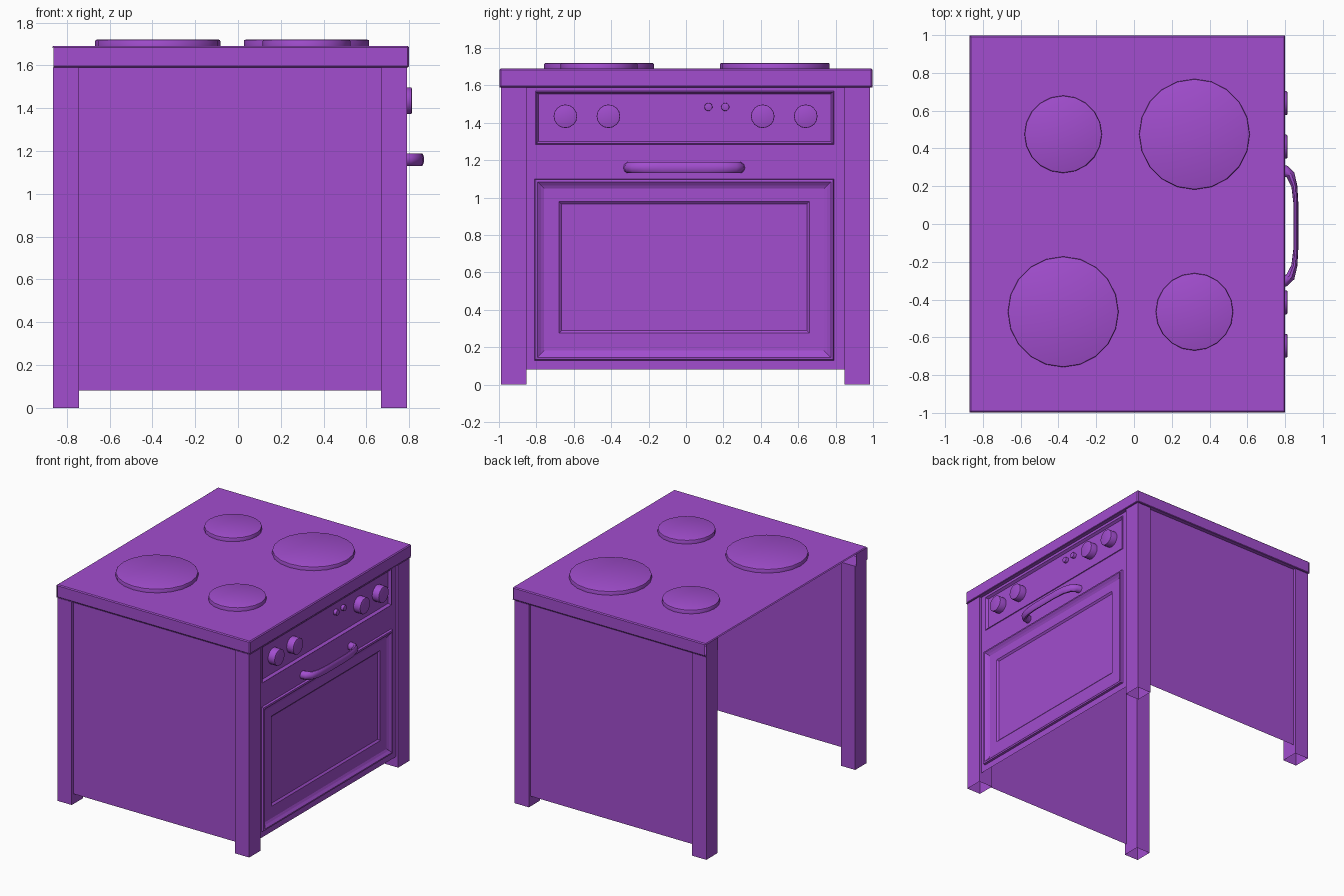
import bpy, bmesh, math
from mathutils import Vector, Matrix

cube = bpy.data.objects.get("Cube")
if cube:
    bpy.data.objects.remove(cube, do_unlink=True)

purple = bpy.data.materials.new("purple_enamel")
purple.use_nodes = True
COLOR = (0.36, 0.075, 0.62, 1)
purple.diffuse_color = COLOR
purple.node_tree.nodes["Principled BSDF"].inputs["Base Color"].default_value = COLOR


def finish(name, bm, smooth=False):
    mesh = bpy.data.meshes.new(name)
    bm.to_mesh(mesh)
    bm.free()
    mesh.materials.append(purple)
    ob = bpy.data.objects.new(name, mesh)
    bpy.context.collection.objects.link(ob)
    if smooth:
        bpy.ops.object.select_all(action='DESELECT')
        ob.select_set(True)
        bpy.context.view_layer.objects.active = ob
        bpy.ops.object.shade_smooth_by_angle(angle=math.radians(40))
    return ob


def box_mesh(lo, hi):
    lo, hi = Vector(lo), Vector(hi)
    bm = bmesh.new()
    bmesh.ops.create_cube(bm, size=1)
    for v in bm.verts:
        v.co = (lo + hi) / 2 + v.co * (hi - lo)
    return bm


def box(name, lo, hi, keep):
    """Box that keeps only the faces pointing along the listed directions."""
    bm = box_mesh(lo, hi)
    bm.normal_update()
    wanted = {"xyz".index(k[1]) * 2 + (k[0] == "+") for k in keep.split()}
    gone = []
    for f in bm.faces:
        axis = max(range(3), key=lambda i: abs(f.normal[i]))
        if axis * 2 + (f.normal[axis] > 0) not in wanted:
            gone.append(f)
    bmesh.ops.delete(bm, geom=gone, context='FACES')
    return finish(name, bm)


def nested_panel(name, outer, rings):
    """Front facing panel lofted through nested rectangles (y0, y1, z0, z1, x)."""
    bm = bmesh.new()
    previous = None
    for y0, y1, z0, z1, x in [outer] + rings:
        loop = [bm.verts.new((x, y, z)) for y, z in
                ((y0, z0), (y1, z0), (y1, z1), (y0, z1))]
        if previous:
            for i in range(4):
                j = (i + 1) % 4
                bm.faces.new((previous[i], previous[j], loop[j], loop[i]))
        previous = loop
    bm.faces.new(previous)
    return finish(name, bm)


def inset(rect, d, x):
    return (rect[0] + d, rect[1] - d, rect[2] + d, rect[3] - d, x)


def disc(name, centre, radius, depth, sides, axis, bevel):
    """Cylinder with a softened outer rim, growing from its centre along axis."""
    bm = bmesh.new()
    r = bmesh.ops.create_cone(bm, cap_ends=True, segments=sides, radius1=radius,
                              radius2=radius, depth=depth)
    top = [e for e in bm.edges if all(v.co.z > 0 for v in e.verts)]
    bmesh.ops.bevel(bm, geom=top, offset=bevel, segments=2, affect='EDGES', profile=0.5)
    turn = Matrix.Rotation(math.pi / 2, 4, 'Y') if axis == "x" else Matrix()
    bm.transform(Matrix.Translation(centre) @ turn @ Matrix.Translation((0, 0, depth / 2)))
    return finish(name, bm, True)


X0, X1 = -0.865, 0.79       # body depth
Y0, Y1 = -0.99, 0.985       # body width
LX, LY = 0.122, 0.138       # leg section
TOP, RIM = 1.59, 1.69       # underside and top of the hob
GAP = 0.08                  # clearance under panels
FACE = 0.77                 # front panel plane
RECESS = 0.02

# Corner legs, hollow and open at both ends
for xn, xa in (("back", X0), ("front", X1 - LX)):
    for yn, ya in (("right", Y0), ("left", Y1 - LY)):
        box(f"{xn}_{yn}_leg", (xa, ya, 0), (xa + LX, ya + LY, TOP), "+x -x +y -y")

# Side panels between the legs
box("right_side_panel", (X0 + LX, Y0 + RECESS, GAP), (X1 - LX, Y0 + 0.1, TOP), "-y")
box("left_side_panel", (X0 + LX, Y1 - 0.1, GAP), (X1 - LX, Y1 - RECESS, TOP), "+y")

# Hob slab: soft edges, open underneath and at the back
HX0, HX1, HY = -0.87, 0.80, 0.997
bm = box_mesh((HX0, -HY, TOP), (HX1, HY, RIM))
bmesh.ops.bevel(bm, geom=bm.edges[:], offset=0.007, segments=1, affect='EDGES')
bm.normal_update()
hidden = [f for f in bm.faces if f.normal.z < -0.9 or
          (f.calc_center_median().x < HX0 + 0.005 and f.calc_center_median().z < RIM - 0.01)]
bmesh.ops.delete(bm, geom=hidden, context='FACES')
finish("hob_slab", bm)

# Short returns of the slab over the back legs, and its under rim
for side, ya, yb in (("right", -HY, Y0 + LY), ("left", Y1 - LY, HY)):
    box(f"hob_back_return_{side}", (HX0, ya, TOP), (HX0 + LX, yb, RIM - 0.005), "-x")
    box(f"hob_corner_under_{side}", (HX0, ya, TOP), (X0 + LX, yb, RIM), "-z")
box("hob_under_rim_right", (X0 + LX, -HY, TOP), (HX1, Y0 + RECESS, RIM), "-z")
box("hob_under_rim_left", (X0 + LX, Y1 - RECESS, TOP), (HX1, HY, RIM), "-z")
box("hob_under_rim_front", (FACE, -HY, TOP), (HX1, HY, RIM), "-z")

# Four hotplates, large and small on alternate corners
for x, y, r in ((-0.375, 0.475, 0.205), (0.32, 0.475, 0.293),
                (-0.375, -0.465, 0.293), (0.32, -0.465, 0.205)):
    disc("hotplate", (x, y, RIM - 0.005), r, 0.035, 20, "z", 0.007)

# Control panel with a sunken face
SEAM = 1.24
control = (-0.805, 0.79, 1.285, 1.57)
nested_panel("control_panel", (Y0 + LY, Y1 - LY, SEAM, TOP, FACE),
             [inset(control, 0, FACE), inset(control, 0.004, FACE + 0.004),
              inset(control, 0.016, FACE - 0.015)])

# Oven door with a raised moulding and a sunken window
door = (-0.81, 0.79, 0.13, 1.10)
window = (-0.68, 0.66, 0.275, 0.98)
nested_panel("oven_door", (Y0 + LY, Y1 - LY, GAP, SEAM, FACE),
             [inset(door, 0, FACE), inset(door, 0.004, FACE + 0.016),
              inset(door, 0.016, FACE + 0.018), inset(door, 0.035, FACE + 0.004),
              inset(door, 0.052, FACE - 0.004),
              inset(window, 0, FACE - 0.004), inset(window, 0.014, FACE - 0.016)])

# Knobs and indicator buttons
for y in (-0.645, -0.415, 0.41, 0.64):
    disc("knob", (0.745, y, 1.435), 0.063, 0.067, 16, "x", 0.005)
for y in (0.12, 0.21):
    disc("indicator_button", (0.745, y, 1.485), 0.022, 0.035, 12, "x", 0.004)

# Door handle: tube thick at its feet and slim in the middle (x, y, half thickness)
half = [(0.75, 0.298, 0.03), (0.80, 0.29, 0.031), (0.828, 0.27, 0.024),
        (0.849, 0.21, 0.016), (0.857, 0.12, 0.013)]
path = [(x, -y, t) for x, y, t in half] + half[::-1]
bm = bmesh.new()
previous = None
for i, (x, y, t) in enumerate(path):
    a, b = path[max(i - 1, 0)], path[min(i + 1, len(path) - 1)]
    along = Vector((b[0] - a[0], b[1] - a[1], 0)).normalized()
    across = Vector((along.y, -along.x, 0))
    ring = []
    for k in range(10):
        ang = math.tau * k / 10
        ring.append(bm.verts.new(Vector((x, y - 0.01, 1.16)) + across * t * math.cos(ang)
                                 + Vector((0, 0, 0.031 * math.sin(ang)))))
    if previous:
        for k in range(10):
            n = (k + 1) % 10
            bm.faces.new((previous[k], previous[n], ring[n], ring[k]))
    previous = ring
bmesh.ops.recalc_face_normals(bm, faces=bm.faces[:])
finish("door_handle", bm, True)
